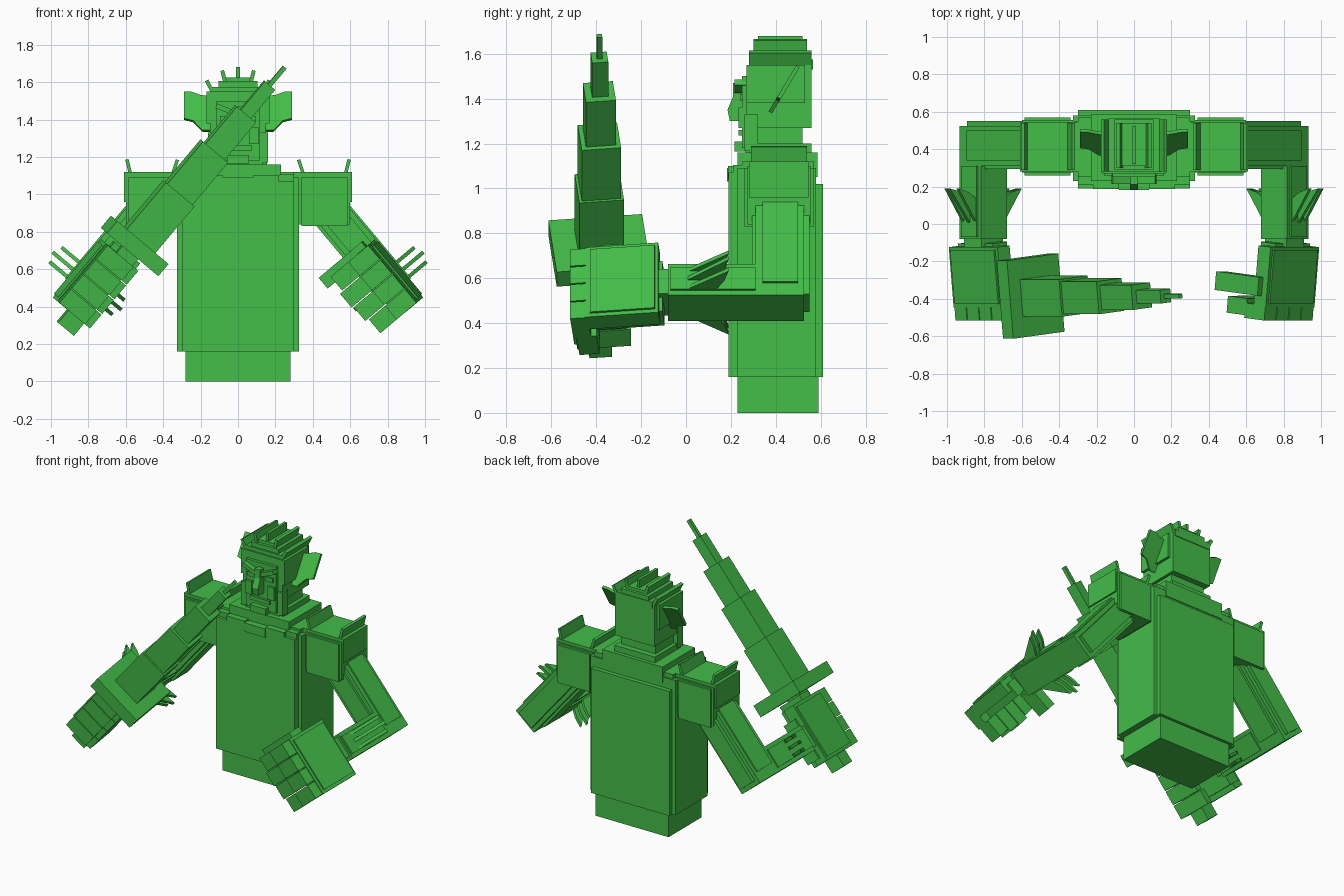
import bpy, bmesh, math
from mathutils import Matrix, Vector

if "Cube" in bpy.data.objects:
    bpy.data.objects.remove(bpy.data.objects["Cube"], do_unlink=True)

green = bpy.data.materials.new("leaf_green")
green.use_nodes = True
COLOUR = (0.056, 0.51, 0.065, 1)
green.diffuse_color = COLOUR
green.node_tree.nodes["Principled BSDF"].inputs["Base Color"].default_value = COLOUR

WORLD = Matrix.Identity(4)
FLIP = Matrix.Diagonal((-1, 1, 1, 1))
SIDES = (("left", WORLD), ("right", FLIP))


def finish(name, bm, frame):
    bm.transform(frame)
    bmesh.ops.recalc_face_normals(bm, faces=bm.faces)
    mesh = bpy.data.meshes.new(name)
    bm.to_mesh(mesh)
    bm.free()
    mesh.materials.append(green)
    bpy.context.collection.objects.link(bpy.data.objects.new(name, mesh))


def box(name, x, y, z, frame=WORLD):
    """Box between pairs of limits, in the given frame."""
    bm = bmesh.new()
    bmesh.ops.create_cube(bm, size=1)
    spans = (x, y, z)
    size = [s[1] - s[0] for s in spans]
    mid = Vector([(s[0] + s[1]) / 2 for s in spans])
    finish(name, bm, frame @ Matrix.Translation(mid) @ Matrix.Diagonal((*size, 1)))


def plate(name, outline, thick, frame):
    """Flat plate: outline in local x, y with thickness along z."""
    bm = bmesh.new()
    face = bm.faces.new([bm.verts.new((u, v, -thick / 2)) for u, v in outline])
    ext = bmesh.ops.extrude_face_region(bm, geom=[face])
    verts = [g for g in ext["geom"] if isinstance(g, bmesh.types.BMVert)]
    bmesh.ops.translate(bm, verts=verts, vec=(0, 0, thick))
    finish(name, bm, frame)


def turned(x, y, z, angle, axis):
    return Matrix.Translation((x, y, z)) @ Matrix.Rotation(math.radians(angle), 4, axis)


# Torso with stepped edges
box("waist", (-.28, .28), (.23, .59), (0, .17))
box("torso", (-.325, .325), (.23, .58), (.16, 1.09))
box("torso_front", (-.30, .30), (.19, .5), (.16, 1.07))
box("torso_back", (-.30, .30), (.5, .61), (.16, 1.02))
box("upper_chest", (-.30, .30), (.25, .57), (1.0, 1.12))
box("collar", (-.23, .23), (.23, .585), (1.05, 1.16))
box("neck", (-.155, .155), (.28, .56), (1.1, 1.2))
box("collar_clasp", (-.08, .08), (.183, .25), (1.03, 1.09))
for side, m in SIDES:
    box(side + "_collar_flap", (.08, .22), (.187, .27), (1.04, 1.1), m)
    box(side + "_collar_edge", (.22, .30), (.21, .33), (1.05, 1.105), m)
    box(side + "_chest_strap", (.305, .33), (.29, .55), (.85, 1.1), m)

# Head and face
box("skull", (-.15, .15), (.27, .56), (1.27, 1.55))
box("jaw", (-.13, .13), (.265, .52), (1.16, 1.33))
box("face", (-.115, .115), (.25, .3), (1.18, 1.5))
box("chin", (-.06, .06), (.215, .27), (1.165, 1.21))
box("mouth", (-.075, .075), (.235, .27), (1.235, 1.26))
box("nose_bridge", (-.02, .02), (.21, .27), (1.33, 1.47))
plate("nose", [(.26, 1.42), (.21, 1.41), (.185, 1.35), (.195, 1.3), (.26, 1.3)],
      .045, Matrix(((0, 0, 1, 0), (1, 0, 0, 0), (0, 1, 0, 0), (0, 0, 0, 1))))
for side, m in SIDES:
    box(side + "_temple", (.14, .168), (.27, .53), (1.38, 1.55), m)
    box(side + "_sideburn", (.12, .16), (.26, .32), (1.17, 1.33), m)
    box(side + "_cheek", (.06, .11), (.235, .27), (1.27, 1.36), m)
    box(side + "_eye", (.04, .095), (.24, .27), (1.39, 1.42), m)
    box(side + "_brow", (-.05, .05), (-.02, .03), (-.013, .013),
        m @ turned(.07, .235, 1.455, -22, 'Y'))
    # Ear leaning backwards
    lean = m @ turned(0, .37, 1.33, 59, 'X')
    plate(side + "_ear", [(.13, .01), (.19, .01), (.24, .07), (.29, .085),
                          (.29, .25), (.25, .25), (.2, .23), (.13, .22)], .018, lean)

# Hair cap and fanned crest
box("hair_base", (-.135, .135), (.28, .565), (1.53, 1.575))
box("hair_middle", (-.105, .105), (.29, .56), (1.56, 1.605))
box("hair_top", (-.08, .08), (.31, .54), (1.59, 1.625))
for i in range(-2, 3):
    tilt = 14 * i
    box("crest_%d" % (i + 3), (-.01, .01), (.32 - .02 * abs(i), .52 + .02 * abs(i)), (-.03, .06),
        turned(.07 * i, 0, 1.62 - .016 * i * i, tilt, 'Y'))


def arm_frame(m):
    # Local x runs down the upper arm, local z points outwards
    return m @ turned(.46, 0, .95, 50, 'Y')


def hand_frame(m):
    return arm_frame(m) @ turned(0, -.11, 0, 6, 'X') @ Matrix.Translation((0, .11, 0))


for side, m in SIDES:
    # Shoulder pad
    box(side + "_shoulder", (.34, .585), (.26, .57), (.83, 1.09), m)
    box(side + "_shoulder_cap", (.3, .61), (.28, .545), (.96, 1.12), m)
    box(side + "_shoulder_band", (.325, .6), (.275, .555), (.84, 1.1), m)
    for x, tilt in ((.355, -18), (.57, 14)):
        box(side + "_shoulder_fin", (-.009, .009), (.29, .54), (-.02, .1),
            m @ turned(x, 0, 1.09, tilt, 'Y'))

    # Upper arm, forearm and their raised layers
    arm = arm_frame(m)
    box(side + "_upper_arm", (0, .63), (.31, .525), (-.09, .09), arm)
    box(side + "_upper_arm_layer", (0, .6), (.295, .55), (-.062, .062), arm)
    box(side + "_upper_arm_side", (.02, .56), (.34, .5), (-.108, .1), arm)
    box(side + "_forearm", (.45, .63), (-.08, .52), (-.09, .09), arm)
    box(side + "_wrist", (.465, .61), (-.13, .0), (-.075, .075), arm)
    box(side + "_forearm_layer", (.475, .605), (-.07, .31), (-.1, .1), arm)

    # Swept fins on both faces of the forearm
    for sign in (-1, 1):
        for a, reach in ((.49, .22), (.54, .24), (.59, .22)):
            fin = arm @ turned(a, 0, 0, 90, 'Y')
            plate(side + "_arm_fin", [(-.07 * sign, -.03), (-reach * sign, .19),
                                      (-.15 * sign, .17), (-.07 * sign, .12)], .02, fin)

    # Hand: the right one is closed round the sword grip
    hand = hand_frame(m)
    fist = side == "right"
    box(side + "_palm", (.32, .725), (-.44, -.115), (.0, .085), hand)
    box(side + "_palm_back", (.34, .705), (-.42, -.13), (.02, .095), hand)
    box(side + "_palm_pad", (.4, .69), (-.4, -.1), (-.05, .05), hand)
    for i in range(4):
        a = (.322 + .102 * i, .418 + .102 * i)
        trim = (0, .02, .01, -.01)[i]
        box(side + "_finger_base", a, (-.51, -.43), (-.1 if fist else -.06, .08), hand)
        if fist:
            box(side + "_finger_tip", a, (-.5, -.27 - trim), (-.135, -.09), hand)
        else:
            box(side + "_finger_tip", a, (-.495, -.405), (-.185 - trim, -.05), hand)
    box(side + "_thumb", (.285, .36), (-.38, -.28), (-.13 if fist else -.25, .05), hand)


# Sword parallel to the right upper arm
grip = hand_frame(FLIP) @ Matrix.Translation((0, -.392, -.045))
box("sword_grip", (.2, .81), (-.05, .05), (-.055, .055), grip)
box("sword_guard", (.19, .275), (-.21, .21), (-.18, .18), grip)
start = .2
for end, half in ((-.135, .1), (-.43, .088), (-.69, .067), (-.89, .036), (-1.015, .012)):
    box("sword_blade", (end, start), (-half, half), (-half, half), grip)
    start = end
